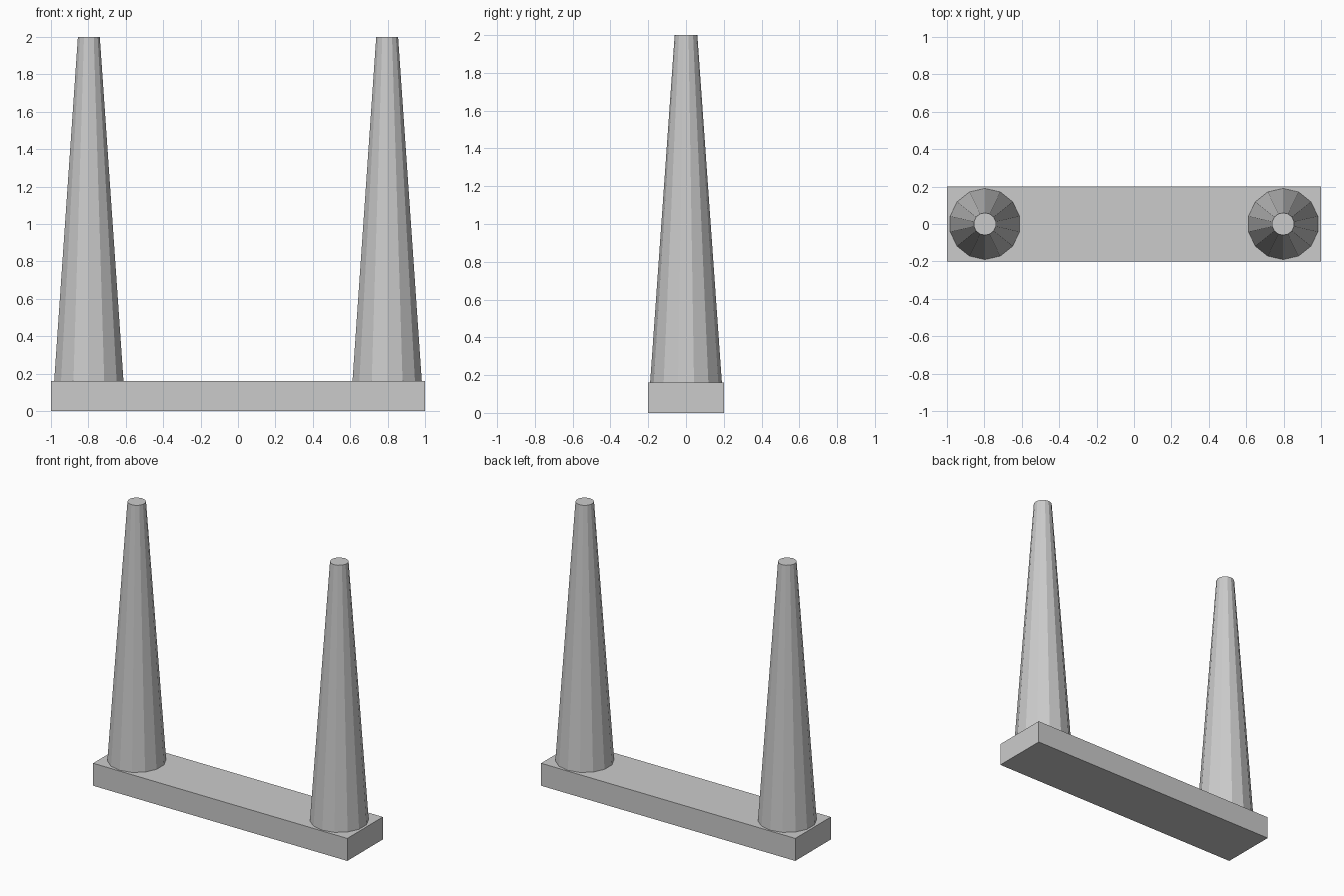
import bpy

if "Cube" in bpy.data.objects:
    bpy.data.objects.remove(bpy.data.objects["Cube"])

Z_BASE = 0.16
HEIGHT = 2.0

# Flat rectangular base
bpy.ops.mesh.primitive_cube_add(size=1, location=(0, 0, Z_BASE / 2))
base = bpy.context.object
base.name = "base"
base.scale = (2.0, 0.4, Z_BASE)


def add_post(name, x):
    """Low-poly tapered post standing on the base."""
    depth = HEIGHT - Z_BASE
    bpy.ops.mesh.primitive_cone_add(
        vertices=14, radius1=0.19, radius2=0.06, depth=depth,
        location=(x, 0, Z_BASE + depth / 2))
    bpy.context.object.name = name


# Pair of posts
for name, side in (("left_post", -1), ("right_post", 1)):
    add_post(name, side * 0.797)
